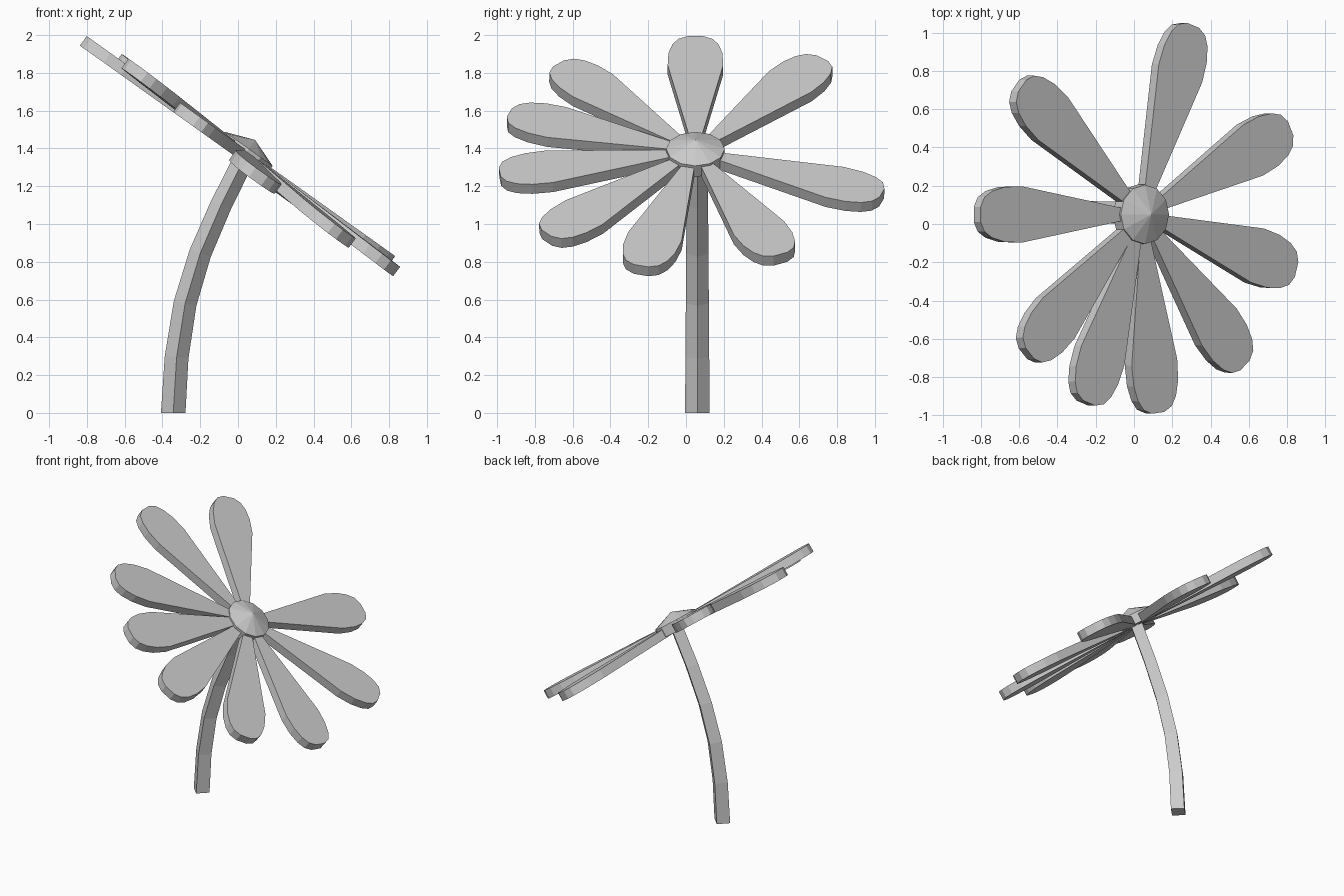
import bpy, bmesh
from math import radians, sin, cos, pi
from mathutils import Matrix, Vector

if "Cube" in bpy.data.objects:
    bpy.data.objects.remove(bpy.data.objects["Cube"])


def make_object(name, bm, matrix=Matrix()):
    bmesh.ops.recalc_face_normals(bm, faces=bm.faces)
    mesh = bpy.data.meshes.new(name)
    bm.to_mesh(mesh)
    bm.free()
    mesh.transform(matrix)
    obj = bpy.data.objects.new(name, mesh)
    bpy.context.collection.objects.link(obj)
    return obj


def loft(bm, rings):
    """Join vertex rings with quads and cap both ends."""
    rows = [[bm.verts.new(p) for p in ring] for ring in rings]
    n = len(rows[0])
    for a, b in zip(rows, rows[1:]):
        for i in range(n):
            j = (i + 1) % n
            bm.faces.new((a[i], a[j], b[j], b[i]))
    bm.faces.new(rows[0])
    bm.faces.new(rows[-1])


# Tilted flower head frame: origin on the petals' upper surface
head = Matrix.Translation((0.05, 0.05, 1.388)) @ Matrix.Rotation(radians(35.5), 4, 'Y')

# Petals: half outline (distance, half width), mirrored and given thickness
half = [(0.06, 0.02), (0.78, 0.147), (0.89, 0.143), (0.97, 0.122), (1.02, 0.09), (1.045, 0.04)]
outline = half + [(r, -w) for r, w in reversed(half)]
thickness = 0.062
# (angle around the head, tip lift)
petals = [(180, 0.0), (140, 0.03), (71, -0.03), (25.5, 0.0), (-16, -0.03),
          (-49, -0.045), (-83, -0.045), (-109.5, 0.0), (-136, 0.03)]
for k, (angle, lift) in enumerate(petals):
    bm = bmesh.new()
    loft(bm, [[(r, w, z) for r, w in outline] for z in (-thickness, 0)])
    turn = Matrix.Rotation(radians(angle), 4, 'Z') @ Matrix.Rotation(-lift, 4, 'Y')
    make_object(f"petal_{k + 1}", bm, head @ turn)

# Flower centre: short disc with a shallow cone on top
bm = bmesh.new()
sides = 12
rim = [[bm.verts.new((0.155 * cos(2 * pi * i / sides), 0.155 * sin(2 * pi * i / sides), z))
        for i in range(sides)] for z in (-0.06, 0.012)]
apex = bm.verts.new((0, 0, 0.07))
bm.faces.new(rim[0])
for i in range(sides):
    j = (i + 1) % sides
    bm.faces.new((rim[0][i], rim[0][j], rim[1][j], rim[1][i]))
    bm.faces.new((rim[1][i], rim[1][j], apex))
make_object("flower_centre", bm, head)

# Stem: diamond section swept along a bend
path = [Vector((x, 0.06, z)) for x, z in
        [(-0.343, 0), (-0.325, 0.295), (-0.28, 0.58), (-0.20, 0.845), (-0.09, 1.10), (0.035, 1.35)]]
rings = []
for i, p in enumerate(path):
    t = (path[min(i + 1, 5)] - path[max(i - 1, 0)]).normalized() if i else Vector((0, 0, 1))
    side = Vector((0, 1, 0))
    across = side.cross(t)
    r = 0.065 - 0.002 * i
    rings.append([p + across * r, p + side * r, p - across * r, p - side * r])
bm = bmesh.new()
loft(bm, rings)
make_object("stem", bm)
